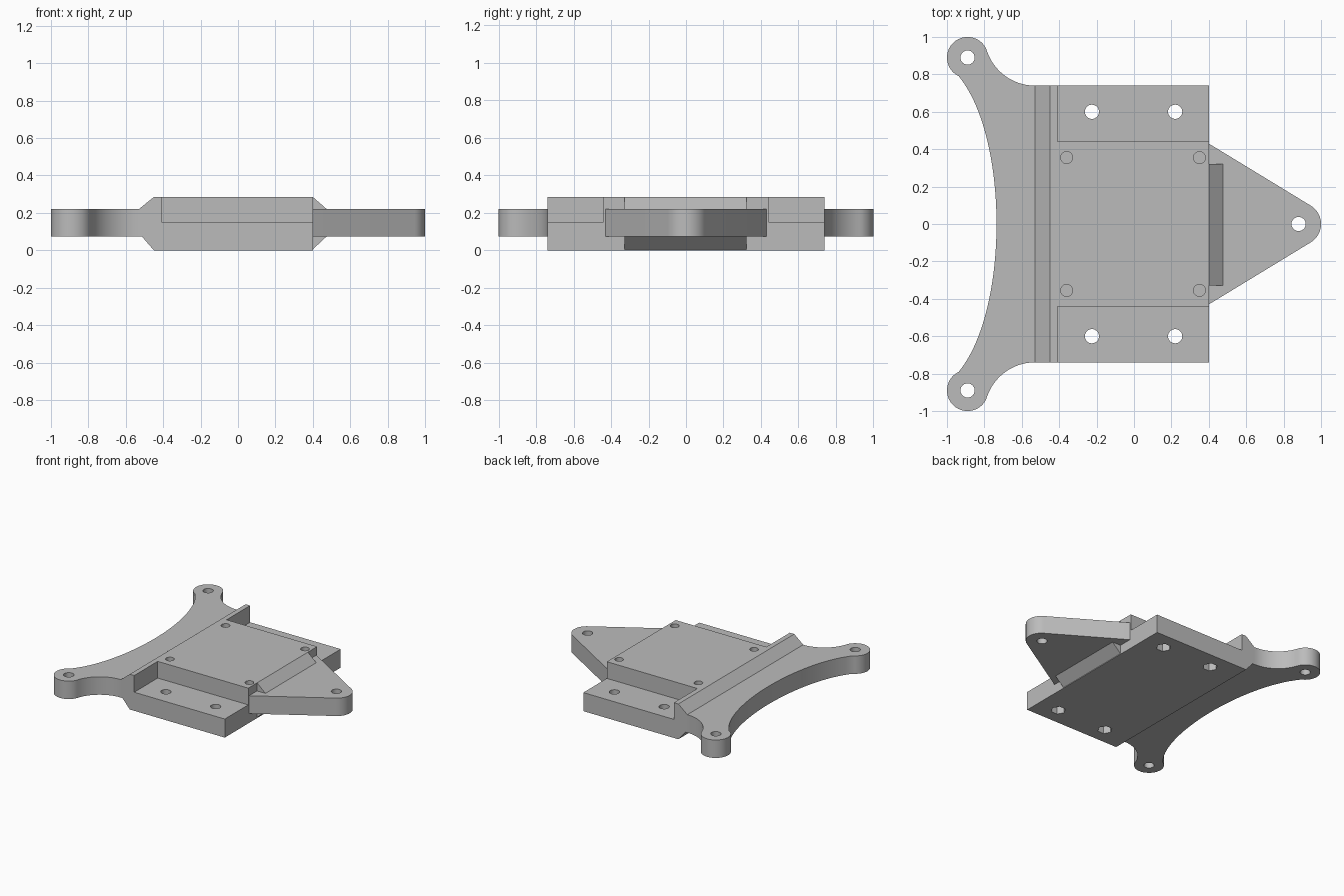
import bpy, bmesh, math
from mathutils import Vector

cube = bpy.data.objects.get("Cube")
if cube:
    bpy.data.objects.remove(cube, do_unlink=True)

grey = bpy.data.materials.new("light grey")
grey.use_nodes = True
COLOUR = (0.5, 0.5, 0.5, 1)
grey.diffuse_color = COLOUR
grey.node_tree.nodes["Principled BSDF"].inputs["Base Color"].default_value = COLOUR

LOW, HIGH, TOP = 0.075, 0.22, 0.285    # arm underside, arm top, platform top
HALF = 0.74                            # half width of the body
PIN = 0.038                            # screw hole radius


def prism(name, outline, lo, hi, axis="z"):
    """Extrude a closed outline along z, or an x-z profile along y."""
    def place(p, t):
        return (p[0], p[1], t) if axis == "z" else (p[0], t, p[1])
    bm = bmesh.new()
    face = bm.faces.new([bm.verts.new(place(p, lo)) for p in outline])
    ext = bmesh.ops.extrude_face_region(bm, geom=[face])
    move = Vector(place((0, 0), hi - lo))
    verts = [g for g in ext["geom"] if isinstance(g, bmesh.types.BMVert)]
    bmesh.ops.translate(bm, verts=verts, vec=move)
    bmesh.ops.recalc_face_normals(bm, faces=bm.faces)
    mesh = bpy.data.meshes.new(name)
    bm.to_mesh(mesh)
    bm.free()
    mesh.materials.append(grey)
    obj = bpy.data.objects.new(name, mesh)
    bpy.context.collection.objects.link(obj)
    return obj


def arc(cx, cy, r, start, end, n=20):
    steps = [math.radians(start + (end - start) * i / n) for i in range(n + 1)]
    return [(cx + r * math.cos(a), cy + r * math.sin(a)) for a in steps]


def rod(x, y, r, lo, hi, sides=32):
    return prism("cutter", arc(x, y, r, 0, 360, sides)[:-1], lo, hi)


def box(x0, x1, y0, y1, z0, z1):
    return prism("cutter", [(x0, y0), (x1, y0), (x1, y1), (x0, y1)], z0, z1)


def cut(obj, cutters):
    """Subtract the cutters, keep the result and drop the helpers."""
    for c in cutters:
        c.hide_render = True
        mod = obj.modifiers.new("cut", "BOOLEAN")
        mod.operation, mod.solver, mod.object = "DIFFERENCE", "EXACT", c
    graph = bpy.context.evaluated_depsgraph_get()
    mesh = bpy.data.meshes.new_from_object(obj.evaluated_get(graph))
    obj.modifiers.clear()
    obj.data = mesh
    for c in cutters:
        bpy.data.objects.remove(c, do_unlink=True)


def smooth(obj):
    bpy.ops.object.select_all(action="DESELECT")
    obj.select_set(True)
    bpy.context.view_layer.objects.active = obj
    bpy.ops.object.shade_smooth_by_angle(angle=math.radians(30))


# Body: bevelled slab with two lowered side ledges and a rib behind them
body = prism("body_platform",
             [(-0.45, 0), (0.4, 0), (0.4, TOP), (-0.45, TOP),
              (-0.53, HIGH), (-0.53, LOW), (-0.515, LOW)],
             -HALF, HALF, "y")
cutters = [box(-0.41, 0.5, 0.44, 0.9, 0.15, 0.5),
           box(-0.41, 0.5, -0.9, -0.44, 0.15, 0.5)]
for side in (1, -1):
    for x in (-0.225, 0.22):
        # Ledge screw holes with hexagonal nut pockets underneath
        cutters.append(rod(x, side * 0.6, PIN, -0.1, 0.3))
        cutters.append(rod(x, side * 0.6, 0.055, -0.1, 0.06, 6))
    for x in (-0.36, 0.35):
        # Blind holes in the raised platform
        cutters.append(rod(x, side * 0.355, 0.032, 0.14, 0.4))
cut(body, cutters)
smooth(body)

# Rear wing: round lugs, concave fillets and an elliptical back edge
fillet = arc(-0.53, 1.01, 0.27, 270, 198.4)
lug = arc(-0.89, 0.89, 0.11, 18.4, 245, 30)[1:]
upper = fillet + lug
back = []
for i in range(1, 40):
    y = 0.79 * (1 - i / 20)
    back.append((-0.735 - 0.35 * (1 - math.sqrt(1 - (y / 0.87) ** 2)), y))
lower = [(x, -y) for x, y in reversed(upper)]
wing = prism("rear_wing", upper + back + lower, LOW, HIGH)
cut(wing, [rod(-0.89, s * 0.89, PIN, 0, 0.4) for s in (1, -1)])
smooth(wing)

# Nose: tapering plate with a rounded tip
nose = prism("nose_plate",
             [(0.4, -0.43)] + arc(0.885, 0, 0.115, -58.3, 58.3) + [(0.4, 0.43)],
             LOW, HIGH)
cut(nose, [rod(0.88, 0, PIN, 0, 0.4)])
smooth(nose)

# Sloped braces joining nose and body above and below
for name, edge, plate in (("upper_brace", TOP, HIGH), ("lower_brace", 0.005, LOW)):
    prism(name, [(0.4, plate), (0.475, plate), (0.4, edge)], -0.328, 0.322, "y")
